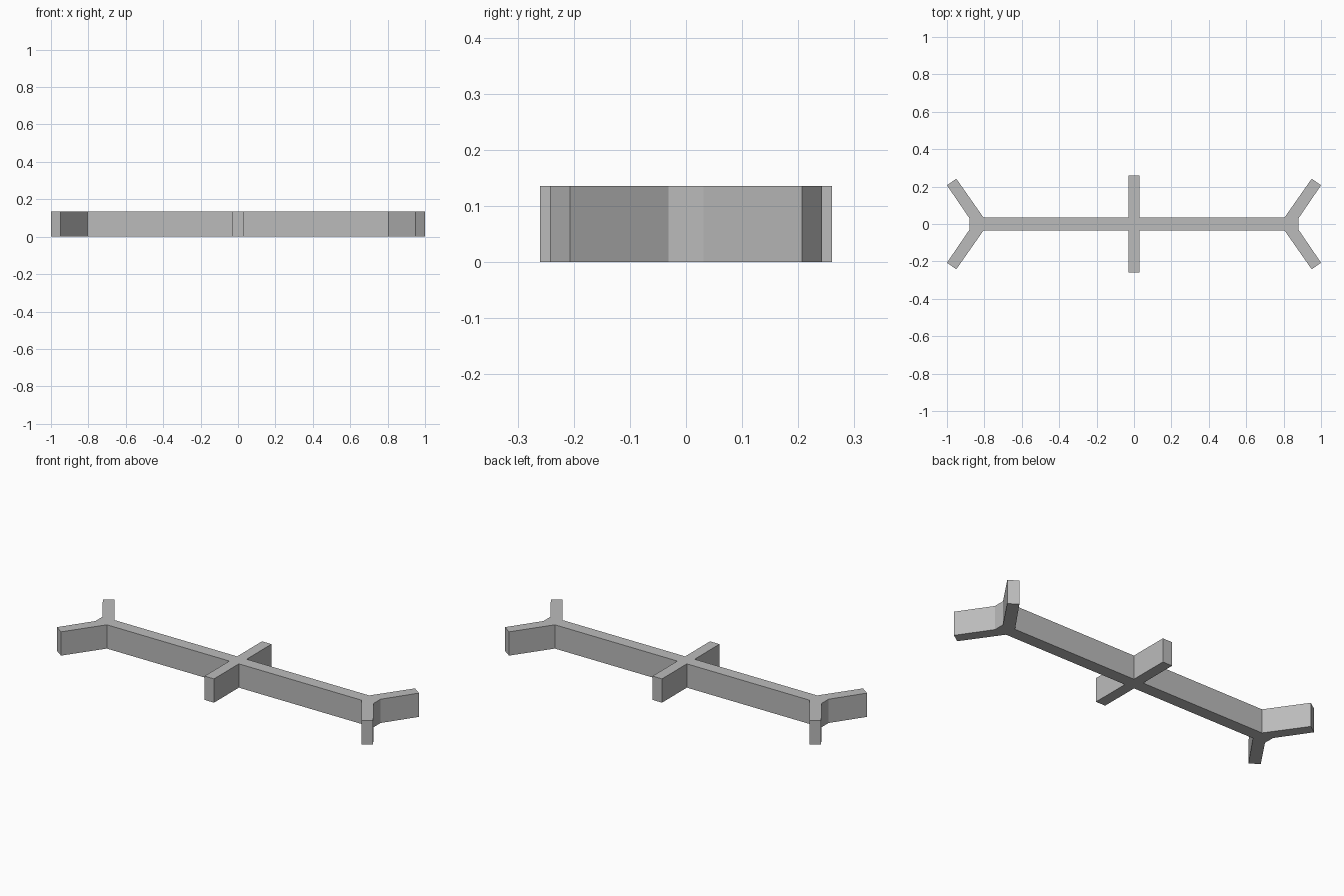
import bpy, bmesh

if "Cube" in bpy.data.objects:
    bpy.data.objects.remove(bpy.data.objects["Cube"])

HEIGHT = 0.136

# One quarter of the outline: cross arm, bar edge, forked end
quarter = [(0.03, 0.26), (0.03, 0.035), (0.805, 0.035),
           (0.95, 0.242), (1.0, 0.207), (0.88, 0.031)]

# Mirror the quarter front to back, then left to right
right = quarter + [(x, -y) for x, y in reversed(quarter)]
outline = right + [(-x, y) for x, y in reversed(right)]

# Plain grey material
grey = bpy.data.materials.new("plain_grey")
grey.diffuse_color = (0.5, 0.5, 0.5, 1)
grey.use_nodes = True
grey.node_tree.nodes["Principled BSDF"].inputs["Base Color"].default_value = grey.diffuse_color

# Extrude the outline into the forked bar
bm = bmesh.new()
base = bm.faces.new([bm.verts.new((x, y, 0)) for x, y in outline])
top = bmesh.ops.extrude_face_region(bm, geom=[base], use_keep_orig=True)["geom"]
bmesh.ops.translate(bm, vec=(0, 0, HEIGHT),
                    verts=[v for v in top if isinstance(v, bmesh.types.BMVert)])
bmesh.ops.recalc_face_normals(bm, faces=bm.faces)

mesh = bpy.data.meshes.new("forked_bar")
bm.to_mesh(mesh)
bm.free()
mesh.materials.append(grey)
bar = bpy.data.objects.new("forked_bar", mesh)
bpy.context.collection.objects.link(bar)
